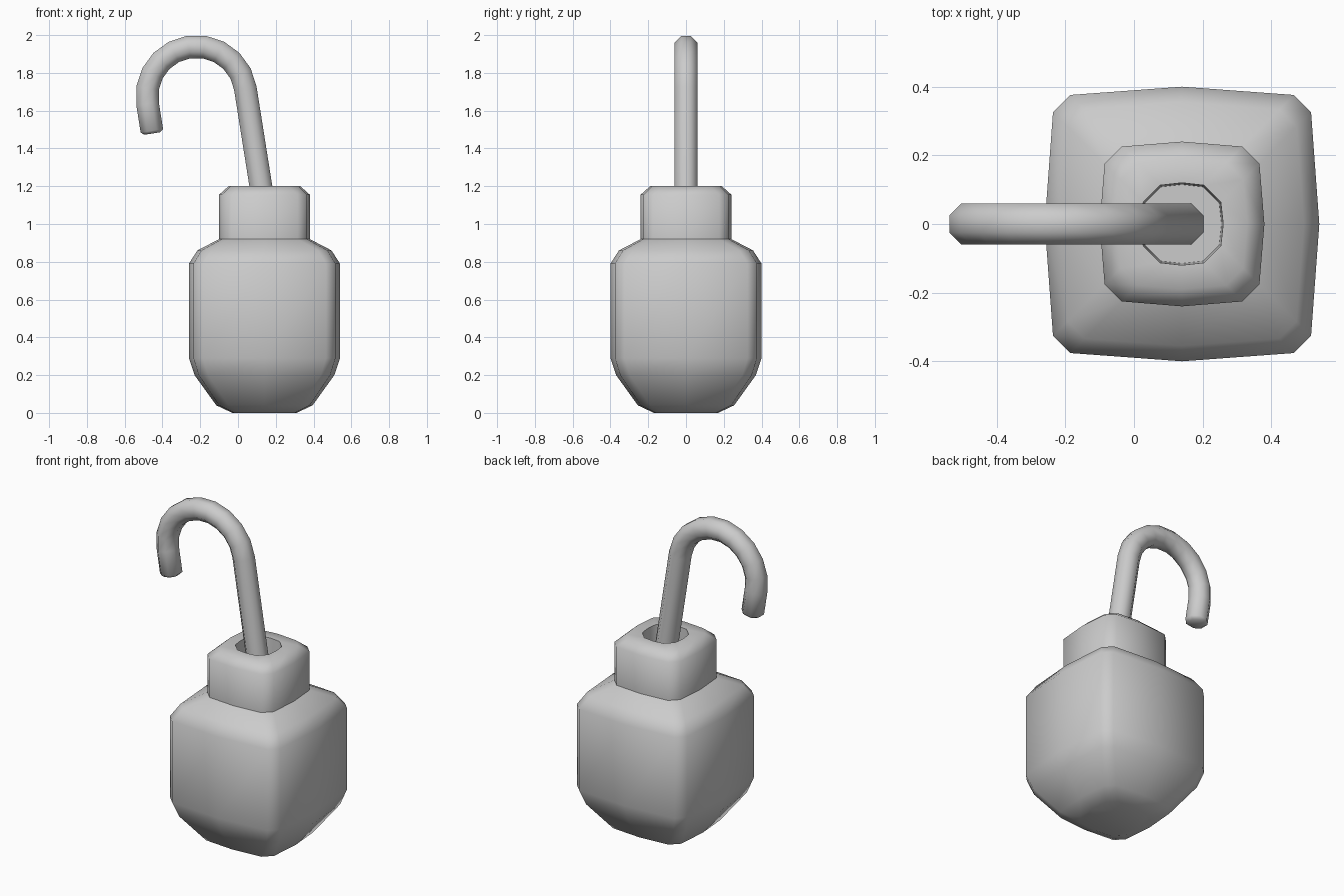
import bpy, bmesh, math
from mathutils import Vector

if "Cube" in bpy.data.objects:
    bpy.data.objects.remove(bpy.data.objects["Cube"])

CX = 0.14  # body axis in x


def loft(name, rings, angle):
    """Skin a list of equal-length point rings, capping both ends."""
    bm = bmesh.new()
    vr = [[bm.verts.new(p) for p in ring] for ring in rings]
    for a, b in zip(vr, vr[1:]):
        n = len(a)
        for i in range(n):
            j = (i + 1) % n
            bm.faces.new((a[i], a[j], b[j], b[i]))
    bm.faces.new(vr[0][::-1])
    bm.faces.new(vr[-1])
    bmesh.ops.recalc_face_normals(bm, faces=bm.faces)
    me = bpy.data.meshes.new(name)
    bm.to_mesh(me)
    bm.free()
    ob = bpy.data.objects.new(name, me)
    bpy.context.collection.objects.link(ob)
    bpy.ops.object.select_all(action='DESELECT')
    ob.select_set(True)
    bpy.context.view_layer.objects.active = ob
    bpy.ops.object.shade_smooth_by_angle(angle=math.radians(angle))
    return ob


def bulged_square(h, z):
    """Twelve-sided square section: bulged sides and clipped corners."""
    c = 0.94 * h
    d = c - min(0.05, 0.4 * h)
    pts = []
    for k in range(4):
        co, si = round(math.cos(k * math.pi / 2)), round(math.sin(k * math.pi / 2))
        for x, y in ((h, 0), (c, d), (d, c)):
            pts.append(Vector((CX + x * co - y * si, x * si + y * co, z)))
    return pts


# Body, neck and recessed socket as one stacked profile (half width, height)
profile = [(0.17, 0), (0.255, 0.04), (0.37, 0.20), (0.40, 0.29), (0.40, 0.79),
           (0.355, 0.86), (0.24, 0.92), (0.24, 1.155), (0.19, 1.20),
           (0.12, 1.20), (0.115, 1.07)]
loft("body", [bulged_square(h, z) for h, z in profile], 52)

# Hook: leaning stem, half-circle bend, short tip
R, HX, HZ = 0.262, -0.22, 1.678
LEAN = math.radians(9)
tan0 = Vector((-math.sin(LEAN), 0, math.cos(LEAN)))
path = []
for i in range(11):
    t = LEAN + math.pi * i / 10
    path.append((Vector((HX + R * math.cos(t), 0, HZ + R * math.sin(t))), t, 1.0))
start, end = path[0][0], path[-1][0]
path.insert(0, (start - tan0 * 0.68, LEAN, 1.0))
path.append((end - tan0 * 0.145, LEAN + math.pi, 1.0))
path.append((end - tan0 * 0.16, LEAN + math.pi, 0.7))


def tube_ring(p, t, s):
    """Octagonal section across the bend plane."""
    r = 0.065 * s
    out = Vector((math.cos(t), 0, math.sin(t)))
    return [p + out * r * math.cos(a) + Vector((0, r * math.sin(a), 0))
            for a in (math.pi * (2 * k + 1) / 8 for k in range(8))]


loft("hook", [tube_ring(*p) for p in path], 60)
